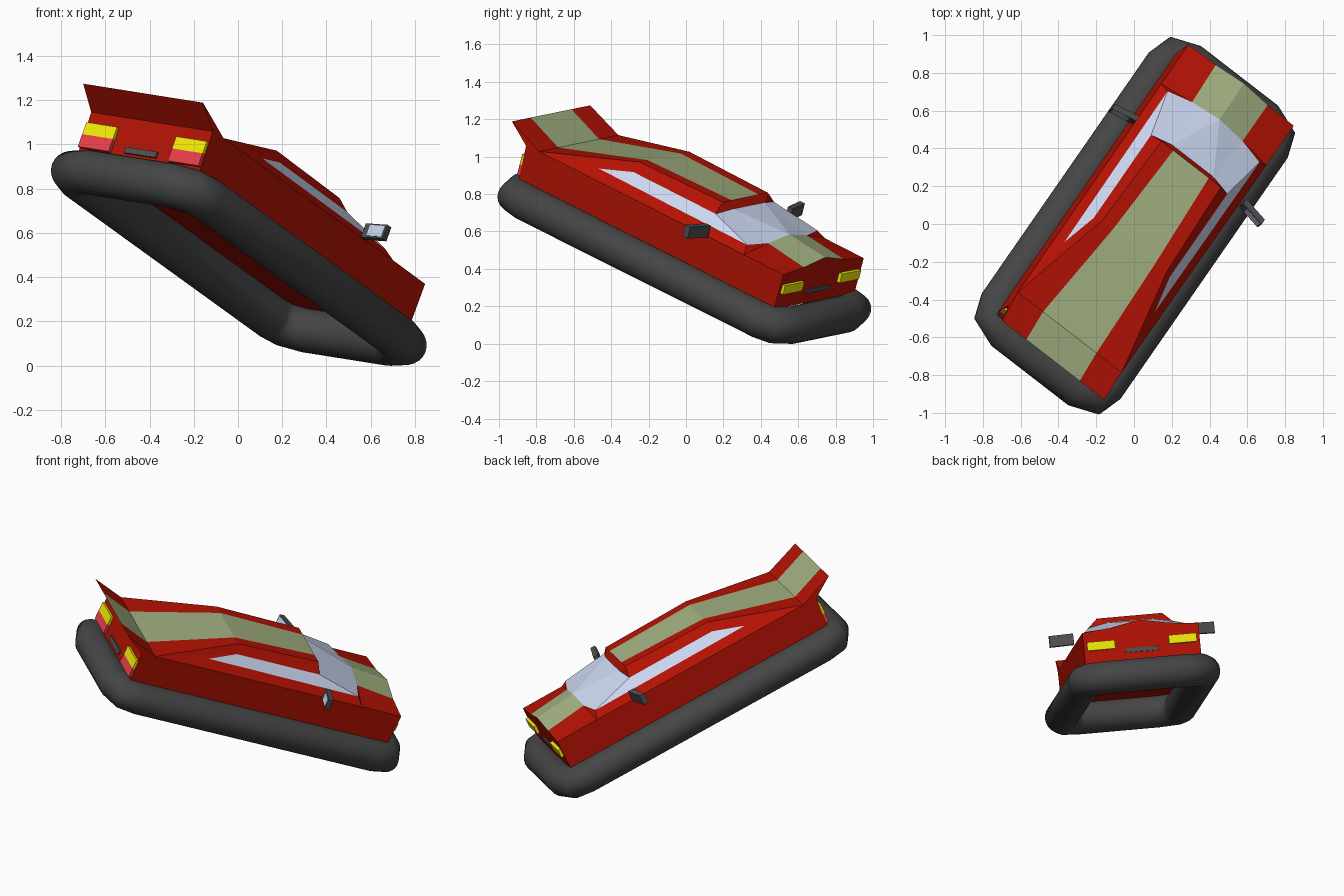
import bpy, bmesh, math
from mathutils import Vector, Matrix

if "Cube" in bpy.data.objects:
    bpy.data.objects.remove(bpy.data.objects["Cube"])

def mat(name, *c):
    m = bpy.data.materials.new(name)
    m.diffuse_color = (*c, 1)
    m.use_nodes = True
    m.node_tree.nodes["Principled BSDF"].inputs["Base Color"].default_value = m.diffuse_color
    return m

RED = mat("red_paint", .46, .006, .001)
GREEN = mat("green_panel", .36, .44, .22)
GLASS = mat("glass", .60, .68, .88)
RUBBER = mat("rubber", .06, .06, .06)
YELLOW = mat("yellow_lens", .9, .85, .002)
PINK = mat("red_lens", .85, .05, .07)
DARK = mat("dark_trim", .08, .08, .08)
parts = []

def add(name, verts, faces, mats, idx=None):
    me = bpy.data.meshes.new(name)
    me.from_pydata(verts, [], faces)
    for m in mats:
        me.materials.append(m)
    for i, p in enumerate(me.polygons):
        p.material_index = idx[i] if idx else 0
    bm = bmesh.new()
    bm.from_mesh(me)
    bmesh.ops.delete(bm, geom=[v for v in bm.verts if not v.link_faces], context='VERTS')
    bmesh.ops.recalc_face_normals(bm, faces=bm.faces)
    bm.to_mesh(me)
    bm.free()
    ob = bpy.data.objects.new(name, me)
    bpy.context.collection.objects.link(ob)
    parts.append(ob)
    return ob

def box(name, x, y, z, m, sweep=0):
    v = [(a, b - (sweep if a == x[1] else 0), c) for a in x for b in y for c in z]
    f = [(0, 1, 3, 2), (4, 6, 7, 5), (0, 4, 5, 1), (2, 3, 7, 6), (0, 2, 6, 4), (1, 5, 7, 3)]
    return add(name, v, f, [m])

def pair(name, x, *args):
    for s, side in ((1, "right"), (-1, "left")):
        box(f"{side}_{name}", (s * x[0], s * x[1]), *args)

# hull: right-hand points in the craft's own frame (x right, y forward, z up)
P = dict(
    B0=(.35, -.9, -.015), B1=(.355, .9, -.015), RT=(.35, -.91, .186),
    WT=(.345, -1.04, .273), WG=(.18, -1.04, .273),
    C=(.35, -.82, .19), CG=(.18, -.82, .19), V=(.305, -.45, .238),
    M=(.257, -.26, .29), R=(.22, -.264, .342), RG=(.145, -.264, .342),
    F=(.257, .32, .287), U=(.2, .305, .342), UG=(.12, .305, .342), T=(.14, .34, .308),
    W=(.31, .6, .23), S=(.355, .627, .19), H=(.17, .635, .235), HC=(0, .64, .265),
    N=(.355, .903, .188), G=(.175, .9, .205), GC=(0, .9, .24))
keys = list(P)
# faces repeated on both sides, by material: 0 red, 1 green, 2 glass
side = [("B0 B1 N S C RT", 0), ("RT C WT", 0), ("C S W V", 0), ("C V M", 0), ("V W F M", 2),
        ("C M R", 0), ("M F U R", 0), ("C R RG CG", 0), ("R U UG RG", 0), ("WT C CG WG", 0),
        ("U F T", 0), ("U T UG", 0), ("F W H T", 2), ("T H HC", 2), ("S H W", 0),
        ("S N G H", 0), ("H G GC HC", 1)]
# faces crossing the middle: chain on the right, mirrored back on the left
across = [("CG RG", 1), ("RG UG", 1), ("WG CG", 1), ("UG T", 0), ("T HC", 2),
          ("B0 RT", 0), ("RT WT WG", 0), ("B1 N G GC", 0), ("B0 B1", 0)]
verts = [P[k] for k in keys] + [(-P[k][0], *P[k][1:]) for k in keys]
n = len(keys)
faces, idx = [], []
for txt, m in side:
    f = [keys.index(k) for k in txt.split()]
    faces += [f, [i + n for i in reversed(f)]]
    idx += [m, m]
for txt, m in across:
    f = [keys.index(k) for k in txt.split()]
    faces.append(f + [i + n for i in reversed(f) if verts[i][0] > 0])
    idx.append(m)
# left copies of the centre-line points are shared with the right ones
centre = {i + n: i for i in range(n) if verts[i][0] == 0}
faces = [[centre.get(i, i) for i in f] for f in faces]
add("hull", verts, faces, [RED, GREEN, GLASS], idx)

# inflated skirt: round tube along a rectangle with blunted corners
rad, zc, seg = .1, -.102, 24
corner = [(.365, .82), (.34, .9), (.24, .94)]
path = []
for sx, sy in ((1, 1), (-1, 1), (-1, -1), (1, -1)):
    pts = [Vector((sx * x, sy * y + .013)) for x, y in corner]
    path += pts if sx * sy > 0 else pts[::-1]
v, k = [], len(path)
for i, p in enumerate(path):
    a, b = (p - path[i - 1]).normalized(), (path[(i + 1) % k] - p).normalized()
    na, nb = Vector((a.y, -a.x)), Vector((b.y, -b.x))
    m = (na + nb) / (1 + na.dot(nb))
    for j in range(seg):
        t = 2 * math.pi * j / seg
        q = p + m * rad * math.cos(t)
        v.append((q.x, q.y, zc + rad * math.sin(t)))
f = [(i * seg + j, (i + 1) % k * seg + j, (i + 1) % k * seg + (j + 1) % seg, i * seg + (j + 1) % seg)
     for i in range(k) for j in range(seg)]
skirt = add("skirt", v, f, [RUBBER])
for p in skirt.data.polygons:
    p.use_smooth = True

# lights and plates
pair("headlight", (.165, .335), (.89, .92), (.075, .127), YELLOW)
pair("tail_lamp_upper", (.17, .347), (-.922, -.89), (.073, .132), YELLOW)
pair("tail_lamp_lower", (.17, .347), (-.922, -.89), (.012, .073), PINK)
box("front_plate", (-.1, .1), (.89, .91), (.045, .07), DARK)
box("rear_plate", (-.09, .09), (-.915, -.89), (.02, .048), DARK)

# wing mirrors with rear-facing glass
pair("mirror", (.36, .505), (.345, .378), (.188, .256), DARK, .03)
pair("mirror_glass", (.395, .495), (.334, .346), (.196, .248), GLASS, .02)

# tilt the craft and set it in place
fwd = Vector((.527, .760, -.381)).normalized()
right = Vector((.787, -.604, -.126))
right = (right - fwd * right.dot(fwd)).normalized()
up = right.cross(fwd)
tilt = Matrix((right, fwd, up)).transposed().to_4x4()
place = Matrix.Translation((.03, .005, .585)) @ tilt
for o in parts:
    o.data.transform(place)
    o.data.update()
